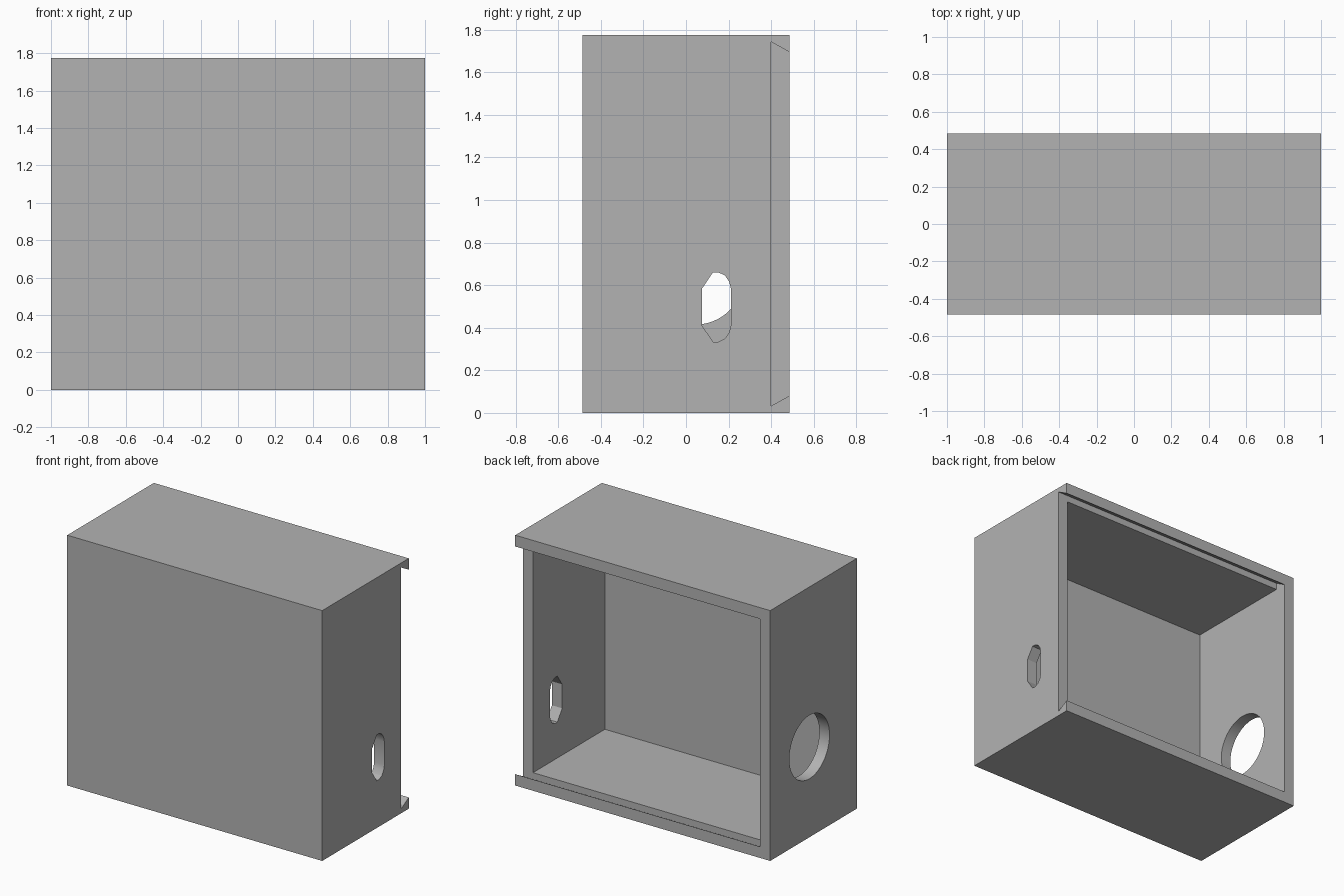
import bpy
import bmesh
import math

if "Cube" in bpy.data.objects:
    bpy.data.objects.remove(bpy.data.objects["Cube"], do_unlink=True)

HALF_Y, HEIGHT, WALL = 0.485, 1.775, 0.08
GROOVE_Y, GROOVE_Z = 0.4, 0.033

grey = bpy.data.materials.new("plain grey")
grey.use_nodes = True
colour = (0.45, 0.45, 0.45, 1)
grey.diffuse_color = colour
grey.node_tree.nodes["Principled BSDF"].inputs["Base Color"].default_value = colour


def prism(name, profile, x0, x1):
    """Extrude a closed (y, z) profile from x0 to x1."""
    bm = bmesh.new()
    face = bm.faces.new([bm.verts.new((x0, y, z)) for y, z in profile])
    moved = bmesh.ops.extrude_face_region(bm, geom=[face])["geom"]
    verts = [v for v in moved if isinstance(v, bmesh.types.BMVert)]
    bmesh.ops.translate(bm, verts=verts, vec=(x1 - x0, 0, 0))
    bmesh.ops.recalc_face_normals(bm, faces=bm.faces)
    mesh = bpy.data.meshes.new(name)
    bm.to_mesh(mesh)
    bm.free()
    mesh.materials.append(grey)
    obj = bpy.data.objects.new(name, mesh)
    bpy.context.scene.collection.objects.link(obj)
    return obj


def rect(y0, y1, z0, z1):
    return [(y0, z0), (y1, z0), (y1, z1), (y0, z1)]


# Outer block
body = prism("enclosure_body", rect(-HALF_Y, HALF_Y, 0, HEIGHT), -1, 1)

# Inner cavity, open to the back through the lid groove
inner = 1 - WALL
cavity = prism("cavity_cutter", rect(-HALF_Y + WALL, 0.45, WALL, HEIGHT - WALL), -inner, inner)

# Dovetail groove for a sliding lid, open at the left end
lower = [(GROOVE_Y, GROOVE_Z), (HALF_Y, WALL), (HALF_Y + 0.1, WALL)]
upper = [(y, HEIGHT - z) for y, z in reversed(lower)]
groove = prism("lid_groove_cutter", lower + upper, -inner, 1.1)

# Slot in the left wall: chamfered towards the front, rounded towards the back
slot_z = 0.497
half = [(0.074, 0.085), (0.127, 0.163), (0.152, 0.163), (0.183, 0.148),
        (0.203, 0.118), (0.212, 0.082)]
slot_profile = [(y, slot_z + d) for y, d in half] + [(y, slot_z - d) for y, d in reversed(half)]
slot = prism("slot_cutter", slot_profile, 0.8, 1.1)

# Round hole in the right wall
sides, radius = 64, 0.225
angles = [2 * math.pi * i / sides for i in range(sides)]
circle = [(0.045 + radius * math.cos(a), 0.64 + radius * math.sin(a)) for a in angles]
hole = prism("round_hole_cutter", circle, -1.1, -0.8)

# Cut everything, bake the result and drop the cutters
cutters = [cavity, groove, slot, hole]
for cutter in cutters:
    cutter.hide_render = True
    mod = body.modifiers.new(cutter.name, "BOOLEAN")
    mod.operation = "DIFFERENCE"
    mod.solver = "EXACT"
    mod.object = cutter
bpy.context.view_layer.update()
graph = bpy.context.evaluated_depsgraph_get()
baked = bpy.data.meshes.new_from_object(body.evaluated_get(graph))
body.modifiers.clear()
body.data = baked
for cutter in cutters:
    bpy.data.objects.remove(cutter, do_unlink=True)

# Smooth hole walls, crisp box edges
for obj in bpy.context.selected_objects:
    obj.select_set(False)
body.select_set(True)
bpy.context.view_layer.objects.active = body
bpy.ops.object.shade_smooth_by_angle(angle=math.radians(25))
